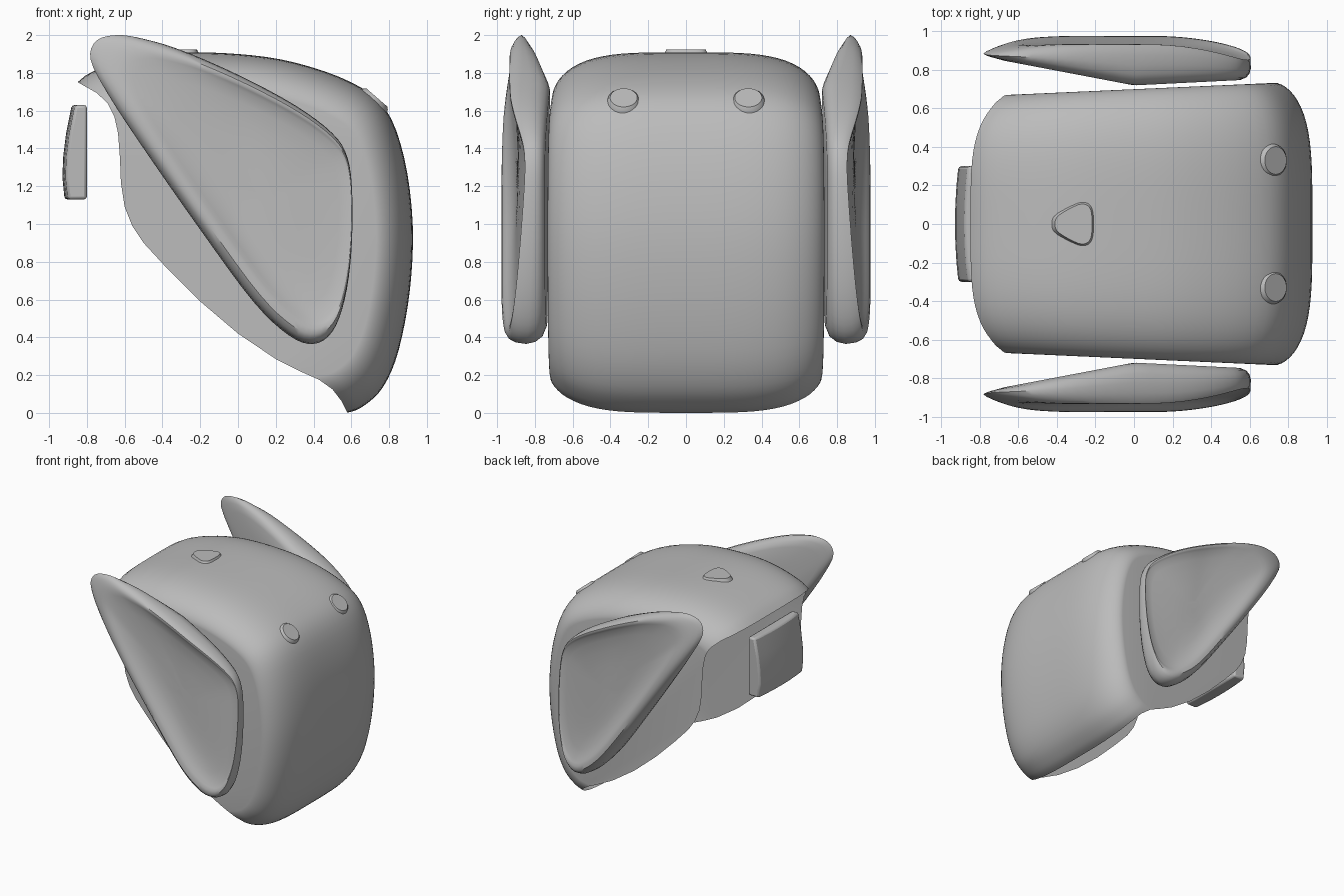
import bpy
import bmesh
import math
from mathutils import Vector, Matrix

cube = bpy.data.objects.get("Cube")
if cube:
    bpy.data.objects.remove(cube, do_unlink=True)

GREY = (0.5, 0.5, 0.5, 1.0)
grey = bpy.data.materials.new("plain_grey")
grey.use_nodes = True
grey.diffuse_color = GREY
grey.node_tree.nodes["Principled BSDF"].inputs["Base Color"].default_value = GREY


def smooth_loop(points, steps):
    """Closed Catmull-Rom curve through 2D points."""
    pts = [Vector(p) for p in points]
    n = len(pts)
    out = []
    for i in range(n):
        a, b, c, d = (pts[(i + k - 1) % n] for k in range(4))
        for s in range(steps):
            t = s / steps
            out.append(0.5 * (2 * b + (c - a) * t + (2 * a - 5 * b + 4 * c - d) * t * t
                              + (3 * b - a - 3 * c + d) * t ** 3))
    return out


def skin(name, rings):
    """Closed solid lofted through rings of equal length."""
    bm = bmesh.new()
    loops = [[bm.verts.new(p) for p in ring] for ring in rings]
    n = len(loops[0])
    for lo, hi in zip(loops, loops[1:]):
        for i in range(n):
            j = (i + 1) % n
            bm.faces.new((lo[i], lo[j], hi[j], hi[i]))
    bm.faces.new(loops[0])
    bm.faces.new(loops[-1])
    bmesh.ops.recalc_face_normals(bm, faces=bm.faces[:])
    mesh = bpy.data.meshes.new(name)
    bm.to_mesh(mesh)
    bm.free()
    mesh.materials.append(grey)
    obj = bpy.data.objects.new(name, mesh)
    bpy.context.collection.objects.link(obj)
    return obj


def activate(obj):
    bpy.ops.object.select_all(action='DESELECT')
    obj.select_set(True)
    bpy.context.view_layer.objects.active = obj


def soften(obj, angle=30):
    activate(obj)
    bpy.ops.object.shade_smooth_by_angle(angle=math.radians(angle))


# Shell: rounded body with slightly tapered flat sides
profile = smooth_loop([
    (-0.85, 1.75), (-0.65, 1.85), (-0.35, 1.905), (0, 1.9), (0.3, 1.855), (0.6, 1.75),
    (0.78, 1.61), (0.88, 1.35), (0.925, 1.0), (0.91, 0.65), (0.85, 0.33), (0.77, 0.14),
    (0.67, 0.04), (0.575, 0.0), (0.4, -0.02), (0.1, 0.0), (-0.4, 0.3), (-0.82, 0.8),
    (-0.98, 1.2), (-0.96, 1.52)], 4)
MID = Vector((0, 0.95))
rings = []
COUNT = 18
for k in range(-COUNT, COUNT + 1):
    f = math.sin(k / COUNT * math.pi / 2)
    inset = 0.21 * (1 - max(0, 1 - f ** 4) ** 0.6)
    ring = []
    for p in profile:
        q = MID + (p - MID) * (1 - inset)
        ring.append((q.x, f * (0.7 + 0.045 * q.x), q.y))
    rings.append(ring)
shell = skin("body_shell", rings)
shell.data.materials.append(grey)

# Open the back and underside of the shell
opening = [(0.62, -0.2), (0.575, 0.01), (0.55, 0.06), (0.5, 0.125), (0.43, 0.175), (0.34, 0.215),
           (0.2, 0.285), (0, 0.42), (-0.2, 0.59), (-0.38, 0.77), (-0.5, 0.9), (-0.56, 0.99),
           (-0.6, 1.09), (-0.62, 1.22), (-0.625, 1.35), (-0.635, 1.48), (-0.655, 1.57),
           (-0.69, 1.64), (-0.75, 1.695), (-0.86, 1.757), (-1.5, 1.757), (-1.5, -0.2)]
cutter = skin("opening_cutter", [[(x, y, z) for x, z in opening] for y in (-1, 1)])
cutter.hide_render = True
cutter.data.materials.append(grey)
for poly in cutter.data.polygons:
    poly.material_index = 1
cut = shell.modifiers.new("opening", 'BOOLEAN')
cut.operation = 'DIFFERENCE'
cut.solver = 'EXACT'
cut.object = cutter
activate(shell)
bpy.ops.object.modifier_apply(modifier=cut.name)
bpy.data.objects.remove(cutter, do_unlink=True)
bm = bmesh.new()
bm.from_mesh(shell.data)
caps = [f for f in bm.faces if f.material_index == 1]
bmesh.ops.delete(bm, geom=caps, context='FACES')
bm.to_mesh(shell.data)
bm.free()
shell.data.materials.pop(index=1)
soften(shell)

# Ears: leaning pads with a thick lower rim and a dished outer face
ear_outline = smooth_loop([
    (-0.64, 2.0), (-0.5, 1.98), (-0.3, 1.92), (0, 1.79), (0.3, 1.63), (0.5, 1.48),
    (0.58, 1.35), (0.605, 1.15), (0.6, 0.85), (0.565, 0.6), (0.5, 0.43), (0.4, 0.365),
    (0.27, 0.41), (0.08, 0.59), (-0.2, 0.97), (-0.5, 1.4), (-0.69, 1.69), (-0.78, 1.87),
    (-0.75, 1.97)], 4)
CENTRE = Vector((0.15, 1.15))
EDGE = Vector((0.57, 1.12))


def scaled(points, pivot, s):
    return [pivot + (p - pivot) * s for p in points]


def ear_depth(p, t):
    """Distance from the middle plane; the outer side drops away from the long lower edge."""
    x, z = p
    inner = 0.72 - 0.19 * x if x < 0 else 0.72 + 0.05 * x
    away = 0.787 * (x + 0.78) + 0.617 * (z - 1.87)
    outer = (0.977 - 0.1 * away ** 2 - 0.3 * max(0, x - 0.1) ** 2
             - 0.2 * max(0, z - 1.5) ** 2 - 0.2 * max(0, -x - 0.3) ** 2)
    return inner + (outer - inner) * t


dish = scaled(ear_outline, EDGE, 0.84)
layers = [(ear_outline, CENTRE, s, t) for s, t in
          ((0.1, 0), (0.5, 0), (0.88, 0.0), (0.95, 0.1), (0.985, 0.27), (1, 0.5))]
layers += [(ear_outline, EDGE, s, t) for s, t in
           ((0.99, 0.75), (0.965, 0.92), (0.93, 1.0), (0.89, 0.99), (0.86, 0.95))]
layers += [(dish, CENTRE, s, t) for s, t in
           ((0.98, 0.89), (0.85, 0.8), (0.65, 0.73), (0.4, 0.7), (0.12, 0.69))]
for side, label in ((-1, "front_ear"), (1, "back_ear")):
    ear = skin(label, [[(p.x, side * ear_depth(p, t), p.y) for p in scaled(pts, c, s)]
                       for pts, c, s, t in layers])
    soften(ear, 40)

# Rear pad: curved block floating behind the opening
pad_profile = [(-0.8, 1.13), (-0.918, 1.13), (-0.93, 1.25), (-0.925, 1.36), (-0.91, 1.48),
               (-0.88, 1.63), (-0.8, 1.63)]
pad = skin("rear_pad", [[(x + (0.2 * y * y if x < -0.85 else 0), y, z) for x, z in pad_profile]
                        for y in (-0.3, -0.2, -0.1, 0, 0.1, 0.2, 0.3)])
bevel = pad.modifiers.new("soft_edges", 'BEVEL')
bevel.width = 0.015
bevel.segments = 2
bevel.limit_method = 'ANGLE'
bevel.angle_limit = math.radians(50)
soften(pad)


# Studs: low raised buttons that flare into the shell
def stud(name, outline, matrix, height):
    levels = ((1.3, -0.03), (1.15, 0.0), (1.04, height * 0.6), (1.0, height))
    obj = skin(name, [[matrix @ Vector((p.x * s, p.y * s, h)) for p in outline]
                      for s, h in levels])
    soften(obj, 50)


rounded_triangle = smooth_loop([(-0.1, 0), (-0.08, 0.045), (0.02, 0.1), (0.07, 0.095), (0.09, 0.05),
                                (0.09, -0.05), (0.07, -0.095), (0.02, -0.1), (-0.08, -0.045)], 4)
stud("top_stud", rounded_triangle, Matrix.Translation((-0.31, 0, 1.9)), 0.025)

oval = [Vector((0.075 * math.cos(a), 0.072 * math.sin(a)))
        for a in (math.tau * i / 32 for i in range(32))]
tilt = Matrix.Rotation(math.radians(41), 4, 'Y')
for y, label in ((-0.33, "front_stud"), (0.33, "back_stud")):
    stud(label, oval, Matrix.Translation((0.728, y, 1.66)) @ tilt, 0.012)
